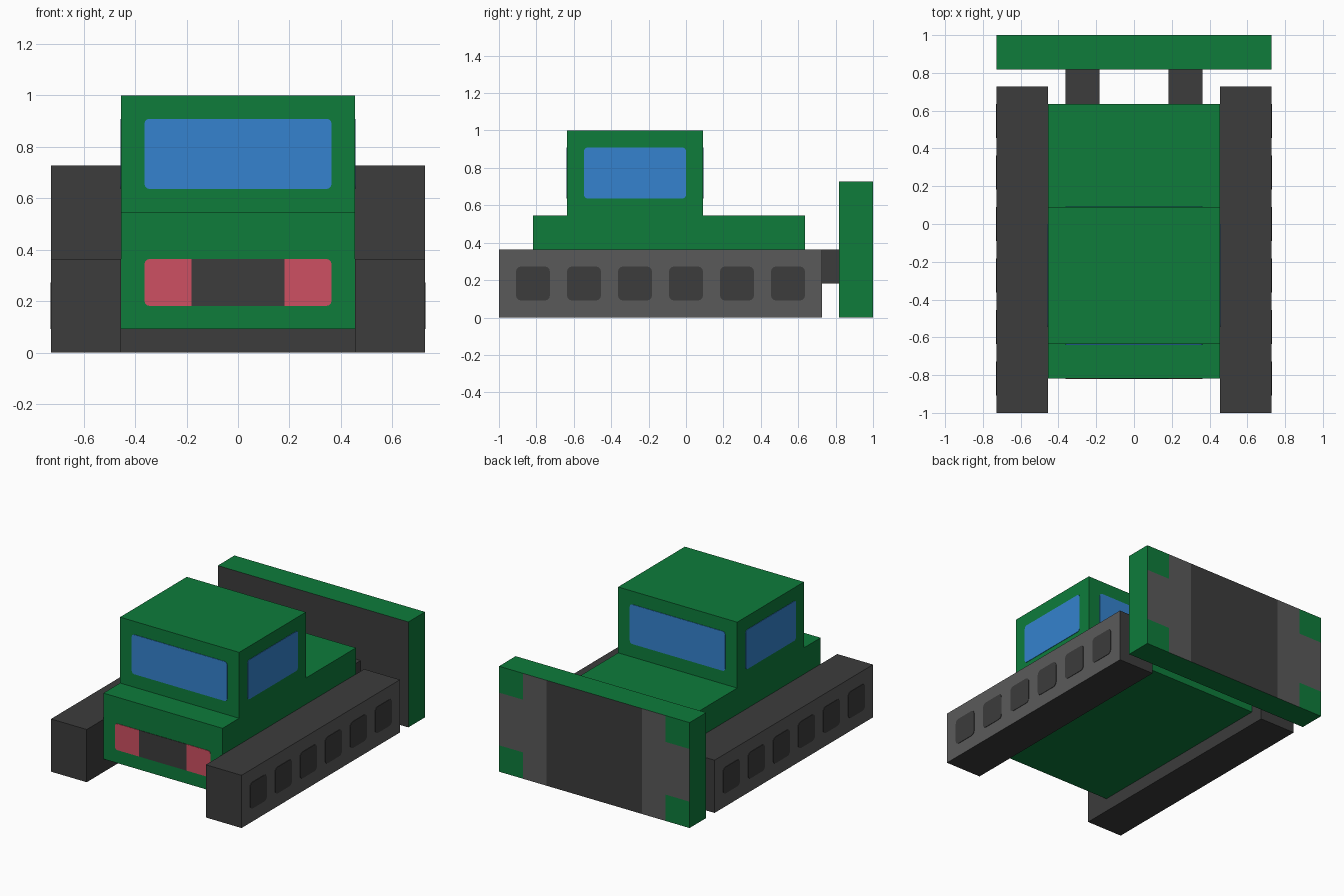
import bpy, bmesh, math
from mathutils import Vector

if "Cube" in bpy.data.objects:
    bpy.data.objects.remove(bpy.data.objects["Cube"])

U = 1 / 11  # design grid unit


def material(name, rgb):
    m = bpy.data.materials.new(name)
    m.diffuse_color = (*rgb, 1)
    m.use_nodes = True
    m.node_tree.nodes["Principled BSDF"].inputs["Base Color"].default_value = m.diffuse_color
    return m


GREEN = material("green_paint", (0.0044, 0.2, 0.044))
DARK = material("dark_grey", (0.045, 0.045, 0.045))
GREY = material("mid_grey", (0.102, 0.102, 0.102))
BLUE = material("window_blue", (0.035, 0.225, 0.62))
RED = material("light_red", (0.61, 0.08, 0.122))


def finish(name, bm, mats, rule=None):
    bmesh.ops.recalc_face_normals(bm, faces=bm.faces)
    if rule:
        for f in bm.faces:
            f.material_index = rule(f.normal, f.calc_center_median())
    me = bpy.data.meshes.new(name)
    bm.to_mesh(me)
    bm.free()
    for m in mats:
        me.materials.append(m)
    ob = bpy.data.objects.new(name, me)
    bpy.context.collection.objects.link(ob)
    return ob


def cut(bm, axis, values):
    for v in values:
        n, p = Vector((0, 0, 0)), Vector((0, 0, 0))
        n[axis], p[axis] = 1, v * U
        bmesh.ops.bisect_plane(bm, geom=bm.verts[:] + bm.edges[:] + bm.faces[:],
                               plane_co=p, plane_no=n)


def box(name, x, y, z, mats, rule=None, cuts=()):
    """Box from (min, max) ranges in grid units."""
    bm = bmesh.new()
    bmesh.ops.create_cube(bm, size=1)
    for v in bm.verts:
        v.co = [(r[0] + (c + 0.5) * (r[1] - r[0])) * U for c, r in zip(v.co, (x, y, z))]
    for axis, values in cuts:
        cut(bm, axis, values)
    return finish(name, bm, mats, rule)


def plate(name, axis, at, side, a, z, mats, radius=0.2, rule=None, cuts=()):
    """Thin rounded panel on a wall; axis is the wall normal, side its sign."""
    bm = bmesh.new()
    verts = []
    corners = [(a[1], z[1], 1, 1), (a[0], z[1], -1, 1), (a[0], z[0], -1, -1), (a[1], z[0], 1, -1)]
    for i, (ca, cz, sa, sz) in enumerate(corners):
        for k in range(4):
            t = math.pi / 2 * (i + k / 3)
            p = Vector((0, 0, 0))
            p[axis] = at * U + side * 0.003
            p[1 - axis] = (ca - sa * radius + radius * math.cos(t)) * U
            p[2] = (cz - sz * radius + radius * math.sin(t)) * U
            verts.append(bm.verts.new(p))
    face = bm.faces.new(verts)
    ext = bmesh.ops.extrude_face_region(bm, geom=[face], use_keep_orig=True)
    back = Vector((0, 0, 0))
    back[axis] = -side * 0.005
    bmesh.ops.translate(bm, vec=back, verts=[g for g in ext["geom"] if isinstance(g, bmesh.types.BMVert)])
    for ax, values in cuts:
        cut(bm, ax, values)
    return finish(name, bm, mats, rule)


# Hull and cab
box("hull", (-5, 5), (-9, 7), (1, 6), [GREEN])
box("cab", (-5, 5), (-7, 1), (6, 11), [GREEN])

# Front and rear windows, light bar
plate("front_window", 1, -7, -1, (-4, 4), (7, 10), [BLUE])
plate("rear_window", 1, 1, 1, (-4, 4), (7, 10), [BLUE])
plate("light_bar", 1, -9, -1, (-4, 4), (2, 4), [DARK, RED],
      rule=lambda n, c: int(abs(c.x) > 2 * U), cuts=[(0, (-2, 2))])

# Tracks, wheel openings, side windows and blade arms on both sides
for s, label in ((-1, "left"), (1, "right")):
    box(label + "_track", sorted((5 * s, 8 * s)), (-11, 8), (0, 4), [DARK, GREY],
        rule=lambda n, c: int(n.x * s > 0.9))
    for i in range(6):
        y = -10 + 3 * i
        plate(f"{label}_track_wheel_{i + 1}", 0, 8 * s, s, (y, y + 2), (1, 3), [DARK], radius=0.3)
    plate(label + "_window", 0, 5 * s, s, (-6, 0), (7, 10), [BLUE])
    box(label + "_blade_arm", sorted((2 * s, 4 * s)), (7, 9), (2, 4), [DARK])


# Blade: dark inner wall, painted outer wall with green corners
def blade_rule(n, c):
    if n.y < -0.9:
        return 1
    if n.y > 0.9:
        if abs(c.x) < 4 * U:
            return 1
        corner = abs(c.x) > 6 * U and not 2 * U < c.z < 6 * U
        return 0 if corner else 2
    return 0


box("blade", (-8, 8), (9, 11), (0, 8), [GREEN, DARK, GREY], rule=blade_rule,
    cuts=[(0, (-6, -4, 4, 6)), (2, (2, 6))])
